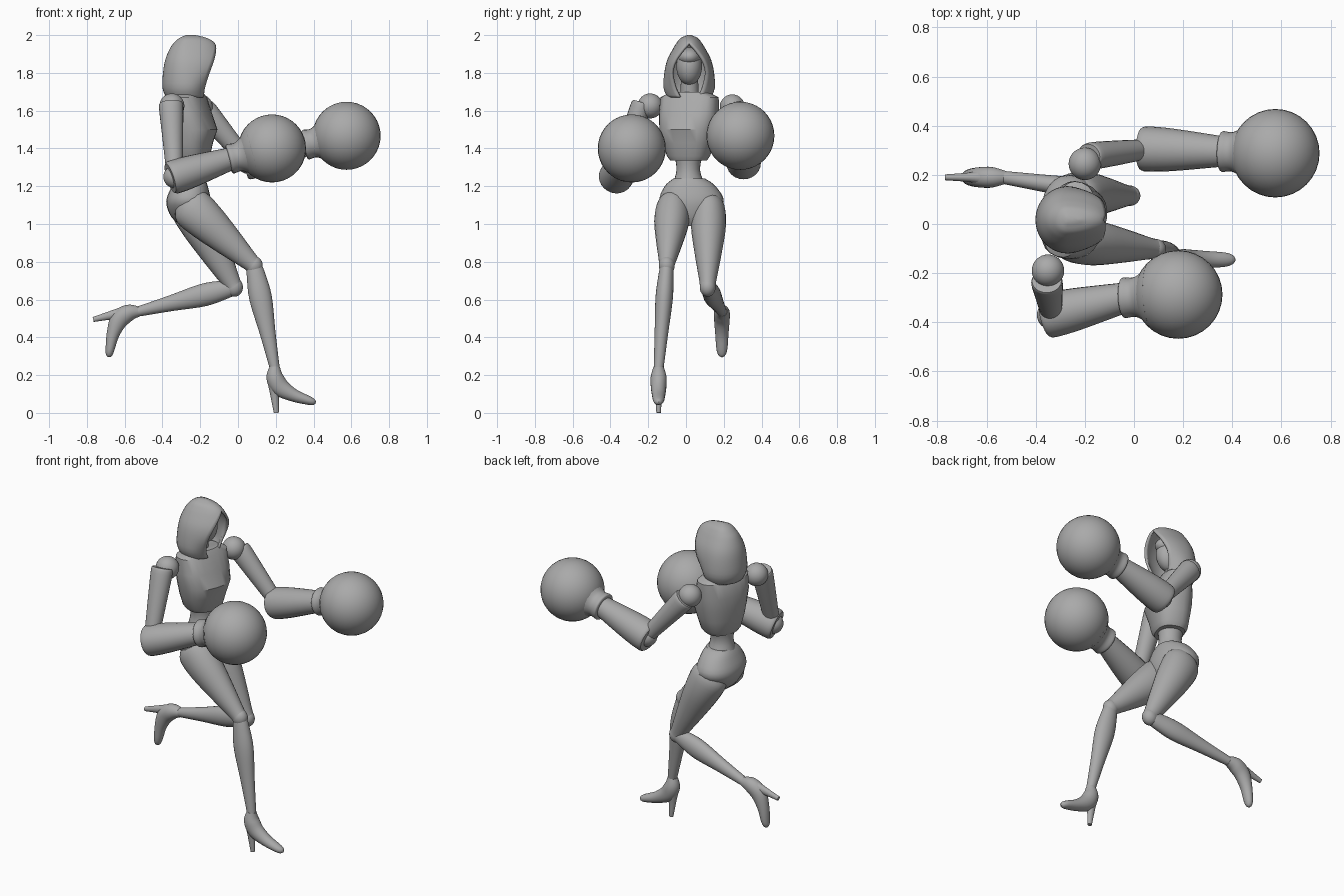
import bpy, bmesh, math
from mathutils import Vector, Matrix

cube = bpy.data.objects.get("Cube")
if cube:
    bpy.data.objects.remove(cube, do_unlink=True)

grey = bpy.data.materials.new("plain grey")
grey.use_nodes = True
SHADE = (0.4, 0.4, 0.4, 1)
grey.diffuse_color = SHADE
grey.node_tree.nodes["Principled BSDF"].inputs["Base Color"].default_value = SHADE

made = []
SIDES = 24
Y = Vector((0, 1, 0))
Z = Vector((0, 0, 1))


def finish(name, bm):
    bmesh.ops.recalc_face_normals(bm, faces=bm.faces)
    mesh = bpy.data.meshes.new(name)
    bm.to_mesh(mesh)
    bm.free()
    mesh.materials.append(grey)
    obj = bpy.data.objects.new(name, mesh)
    bpy.context.collection.objects.link(obj)
    made.append(obj)
    return obj


def smooth_rows(rows, steps):
    """Catmull-Rom interpolation of number rows."""
    out = []
    for i in range(len(rows) - 1):
        a, b, c, d = (rows[max(0, min(len(rows) - 1, i + k))] for k in (-1, 0, 1, 2))
        for s in range(steps):
            t = s / steps
            out.append([q + t / 2 * (r - p + t * (2*p - 5*q + 4*r - e + t * (3*(q - r) + e - p)))
                        for p, q, r, e in zip(a, b, c, d)])
    return out + [list(rows[-1])]


def tube(name, rows, side=Y, normal=None, power=2, steps=4):
    """Loft of rings: x, y, z, radius along side, radius across."""
    rows = smooth_rows(rows, steps)
    spine = [Vector(r[:3]) for r in rows]
    bm = bmesh.new()
    rings = []
    for i, r in enumerate(rows):
        t = normal or (spine[min(i + 1, len(rows) - 1)] - spine[max(i - 1, 0)]).normalized()
        u = (side - t * side.dot(t)).normalized()
        v = t.cross(u)
        ring = []
        for k in range(SIDES):
            ang = math.tau * k / SIDES
            c, s = (math.copysign(abs(f) ** (2 / power), f) for f in (math.cos(ang), math.sin(ang)))
            ring.append(bm.verts.new(spine[i] + u * c * r[3] + v * s * r[4]))
        rings.append(ring)
    for lo, hi in zip(rings, rings[1:]):
        for k in range(SIDES):
            n = (k + 1) % SIDES
            bm.faces.new((lo[k], lo[n], hi[n], hi[k]))
    bm.faces.new(rings[0])
    bm.faces.new(rings[-1])
    return finish(name, bm)


def ball(name, centre, radii):
    bm = bmesh.new()
    bmesh.ops.create_uvsphere(bm, u_segments=32, v_segments=20, radius=1)
    bm.transform(Matrix.Translation(centre) @ Matrix.Diagonal((*radii, 1)))
    return finish(name, bm)


def limb(name, start, end, profile, side=Y):
    """Tube between two joints; profile rows are fraction, side and cross radius."""
    a, b = Vector(start), Vector(end)
    return tube(name, [(*a.lerp(b, f), ra, rb) for f, ra, rb in profile], side)


def hood():
    # height, back edge, front edge, half width, half opening
    levels = smooth_rows([
        (1.67, -.38, -.18, .115, .05), (1.72, -.4, -.175, .136, .075),
        (1.8, -.397, -.15, .132, .095), (1.87, -.385, -.125, .116, .075),
        (1.93, -.36, -.115, .085, .03), (1.96, -.338, -.125, .066, 0),
        (1.985, -.31, -.165, .045, 0), (2, -.275, -.225, .01, 0)], 3)
    bm = bmesh.new()
    rings = []
    for z, back, front, half, gap in levels:
        phi = math.asin(max(0.004, min(0.95, gap / half)))
        mid = -.27
        ring = []
        for k in range(33):
            ang = phi + (math.tau - 2 * phi) * k / 32
            reach = (front - mid) / math.cos(phi) if math.cos(ang) > 0 else mid - back
            ring.append(bm.verts.new((mid + reach * math.cos(ang), .017 + half * math.sin(ang), z)))
        rings.append(ring)
    for lo, hi in zip(rings, rings[1:]):
        for k in range(32):
            bm.faces.new((lo[k], lo[k + 1], hi[k + 1], hi[k]))
    bm.faces.new(rings[-1])
    bmesh.ops.remove_doubles(bm, verts=bm.verts, dist=0.0015)
    obj = finish("hood", bm)
    shell = obj.modifiers.new("cloth thickness", "SOLIDIFY")
    shell.thickness = .014
    shell.offset = -1


# Head and neck
hood()
ball("face", (-.245, .017, 1.835), (.08, .068, .1))
ball("brow_plate", (-.243, .017, 1.885), (.09, .062, .05))
tube("neck", [(-.28, .02, 1.64, .05, .05), (-.265, .018, 1.78, .045, .045)])

# Bodice, turned slightly to the model's right foot side
across = Vector((.33, .945, 0)).normalized()
facing = across.cross(Z)
chest = Vector((-.268, .02, 0))
rows = []
for z, front, back, half in [(1.7, .07, -.06, .1), (1.67, .088, -.08, .158), (1.58, .12, -.095, .16),
                             (1.5, .152, -.095, .15), (1.43, .128, -.085, .135),
                             (1.36, .115, -.075, .113), (1.335, .1, -.06, .095)]:
    c = chest + facing * (front + back) / 2
    rows.append((c.x, c.y, z, half, (front - back) / 2))
tube("bodice", rows, across, Z, 2.5, 1)

# Waist and hips
tube("waist", [(-.255, .015, 1.4, .085, .08), (-.255, .012, 1.29, .062, .066),
               (-.255, .015, 1.2, .09, .085)], normal=Z)
tube("pelvis", [(-.25, .017, 1.24, .085, .075), (-.255, .022, 1.2, .135, .095),
                (-.262, .03, 1.12, .17, .118), (-.255, .03, 1.04, .11, .1),
                (-.24, .03, .99, .045, .06)], normal=Z, power=2.2)


def arm(label, shoulder, top, elbow, wrist, glove):
    ball(label + "_shoulder", shoulder, (.066,) * 3)
    limb(label + "_upper_arm", top, elbow, [(0, .05, .06), (.08, .056, .064), (.5, .05, .054), (1, .04, .042)])
    ball(label + "_elbow", elbow, (.06,) * 3)
    limb(label + "_sleeve", elbow, wrist, [(-.08, .085, .08), (0, .092, .09), (.35, .086, .084), (1, .062, .06)])
    limb(label + "_cuff", wrist, glove, [(-.04, .07, .07), (0, .083, .08), (.18, .08, .077),
                                         (.35, .1, .1), (.5, .14, .14)])
    ball(label + "_glove", glove, (.18,) * 3)


arm("right", (-.35, -.19, 1.625), (-.355, -.232, 1.64), (-.335, -.37, 1.25), (-.04, -.3, 1.345), (.18, -.287, 1.4))
arm("left", (-.2, .245, 1.62), (-.185, .275, 1.61), (.055, .305, 1.325), (.36, .295, 1.42), (.575, .288, 1.467))


def leg(label, hip, knee, ankle, turn):
    limb(label + "_thigh", hip, knee, [(-.12, .05, .06), (0, .085, .108), (.25, .092, .104),
                                       (.6, .07, .078), (.92, .045, .05), (1, .042, .045)])
    ball(label + "_knee", knee, (.046, .042, .05))
    limb(label + "_shin", knee, ankle, [(0, .034, .04), (.1, .04, .05), (.32, .046, .06),
                                        (.65, .036, .042), (1, .026, .026)])
    # Shoe, drawn from the ankle and swung around it
    swing = Matrix.Rotation(math.radians(turn), 3, "Y")

    def placed(rows):
        return [(*(Vector(ankle) + swing @ Vector((x, 0, z))), a, b) for x, z, a, b in rows]
    tube(label + "_shoe", placed([(0, .01, .027, .027), (0, -.045, .042, .045), (.03, -.1, .041, .048),
                                  (.1, -.142, .035, .034), (.175, -.168, .029, .024),
                                  (.205, -.178, .019, .017), (.216, -.182, .006, .006)]))
    tube(label + "_heel", placed([(-.005, -.07, .034, .034), (-.002, -.13, .02, .024),
                                  (.008, -.235, .012, .013)]))


leg("right", (-.25, -.068, 1.09), (.085, -.102, .78), (.195, -.145, .235), 0)
leg("left", (-.25, .12, 1.09), (-.02, .115, .665), (-.535, .19, .535), 82)

# Shading
bpy.ops.object.select_all(action="DESELECT")
for obj in made:
    obj.select_set(True)
bpy.context.view_layer.objects.active = made[0]
bpy.ops.object.shade_smooth_by_angle(angle=math.radians(35))
